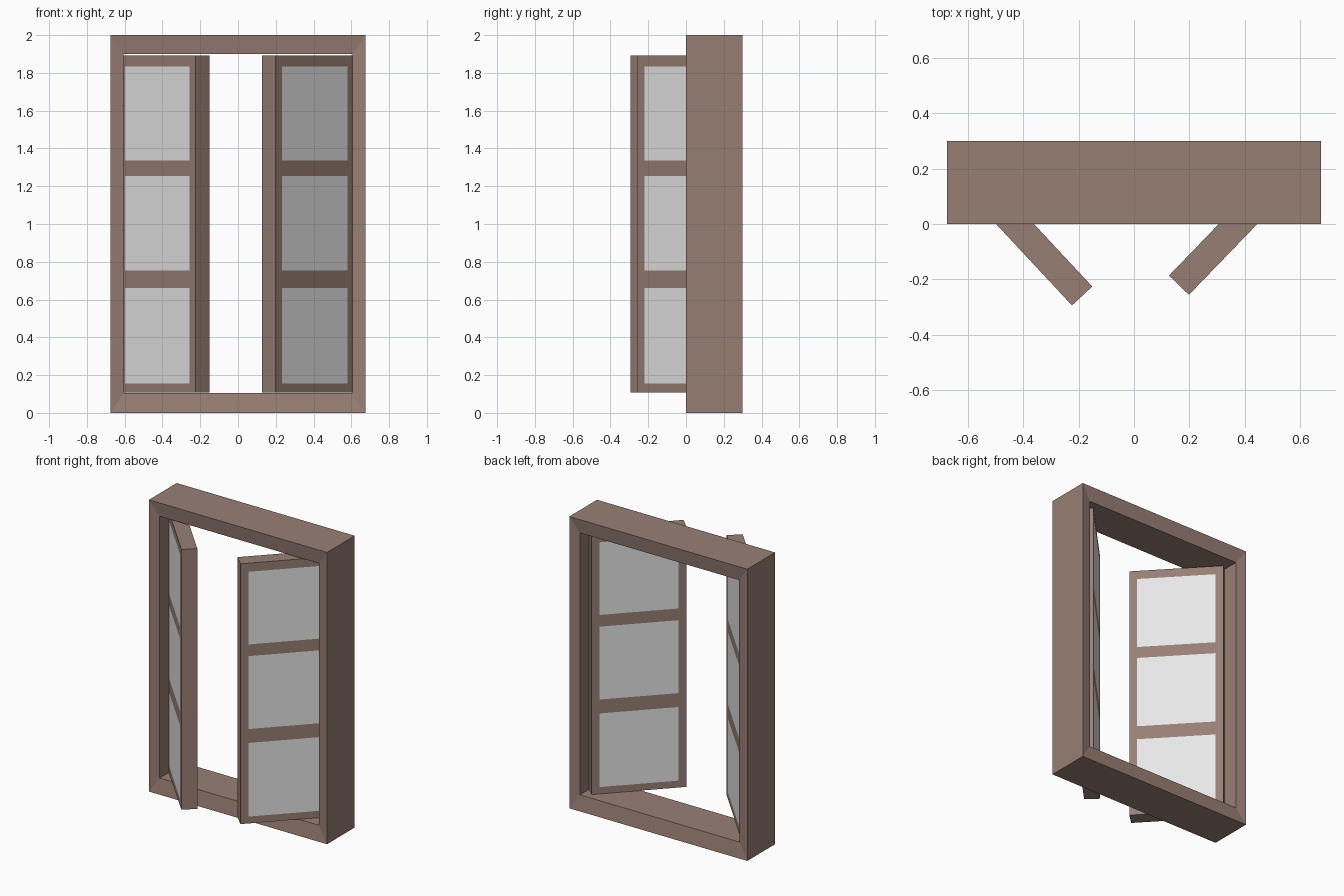
import bpy, bmesh, math

cube = bpy.data.objects.get("Cube")
if cube:
    bpy.data.objects.remove(cube, do_unlink=True)


def material(name, rgb):
    m = bpy.data.materials.new(name)
    m.use_nodes = True
    m.diffuse_color = (*rgb, 1)
    m.node_tree.nodes["Principled BSDF"].inputs["Base Color"].default_value = (*rgb, 1)
    return m


wood = material("brown_wood", (0.316, 0.212, 0.176))
glass = material("pale_grey_pane", (0.8, 0.8, 0.8))


def finish(name, bm, mats):
    bmesh.ops.recalc_face_normals(bm, faces=bm.faces)
    mesh = bpy.data.meshes.new(name)
    bm.to_mesh(mesh)
    bm.free()
    for m in mats:
        mesh.materials.append(m)
    ob = bpy.data.objects.new(name, mesh)
    bpy.context.collection.objects.link(ob)
    return ob


# Mitred outer frame: four rectangular rings joined into a closed loop,
# with front and back faces dipping slightly towards the opening
def window_frame():
    bm = bmesh.new()
    rings = []
    for half_w, z0, z1, y in ((0.675, 0, 2, 0), (0.675, 0, 2, 0.3),
                              (0.605, 0.105, 1.9, 0.285), (0.605, 0.105, 1.9, 0.015)):
        rings.append([bm.verts.new(p) for p in ((-half_w, y, z0), (half_w, y, z0),
                                                (half_w, y, z1), (-half_w, y, z1))])
    for i in range(4):
        a, b = rings[i], rings[(i + 1) % 4]
        for j in range(4):
            k = (j + 1) % 4
            bm.faces.new((a[j], a[k], b[k], b[j]))
    return finish("window_frame", bm, [wood])


# Hinged leaf: a slab cut into a grid, with three panes on both faces
def leaf(name, side, hinge, angle):
    length, thick, border = 0.6, 0.1, 0.05
    xs = [0, border, length - border, length]
    zs = [0.108, 0.155, 0.66, 0.755, 1.255, 1.335, 1.833, 1.892]
    bm = bmesh.new()
    grid = [[bm.verts.new((side * x, 0, z)) for z in zs] for x in xs]
    for i in range(len(xs) - 1):
        for j in range(len(zs) - 1):
            bm.faces.new((grid[i][j], grid[i + 1][j], grid[i + 1][j + 1], grid[i][j + 1]))
    out = bmesh.ops.extrude_face_region(bm, geom=bm.faces[:], use_keep_orig=True)
    moved = [v for v in out["geom"] if isinstance(v, bmesh.types.BMVert)]
    bmesh.ops.translate(bm, verts=moved, vec=(0, thick, 0))
    bm.normal_update()
    for f in bm.faces:
        c = f.calc_center_median()
        in_row = any(a < c.z < b for a, b in zip(zs[1::2], zs[2::2]))
        in_column = border < abs(c.x) < length - border
        f.material_index = int(abs(f.normal.y) > 0.9 and in_row and in_column)
    ob = finish(name, bm, [wood, glass])
    ob.location = (hinge[0], hinge[1], 0)
    ob.rotation_euler.z = math.radians(angle)
    return ob


window_frame()
leaf("right_leaf", 1, (-0.633, 0.145), -47)
leaf("left_leaf", -1, (0.615, 0.176), 46)
